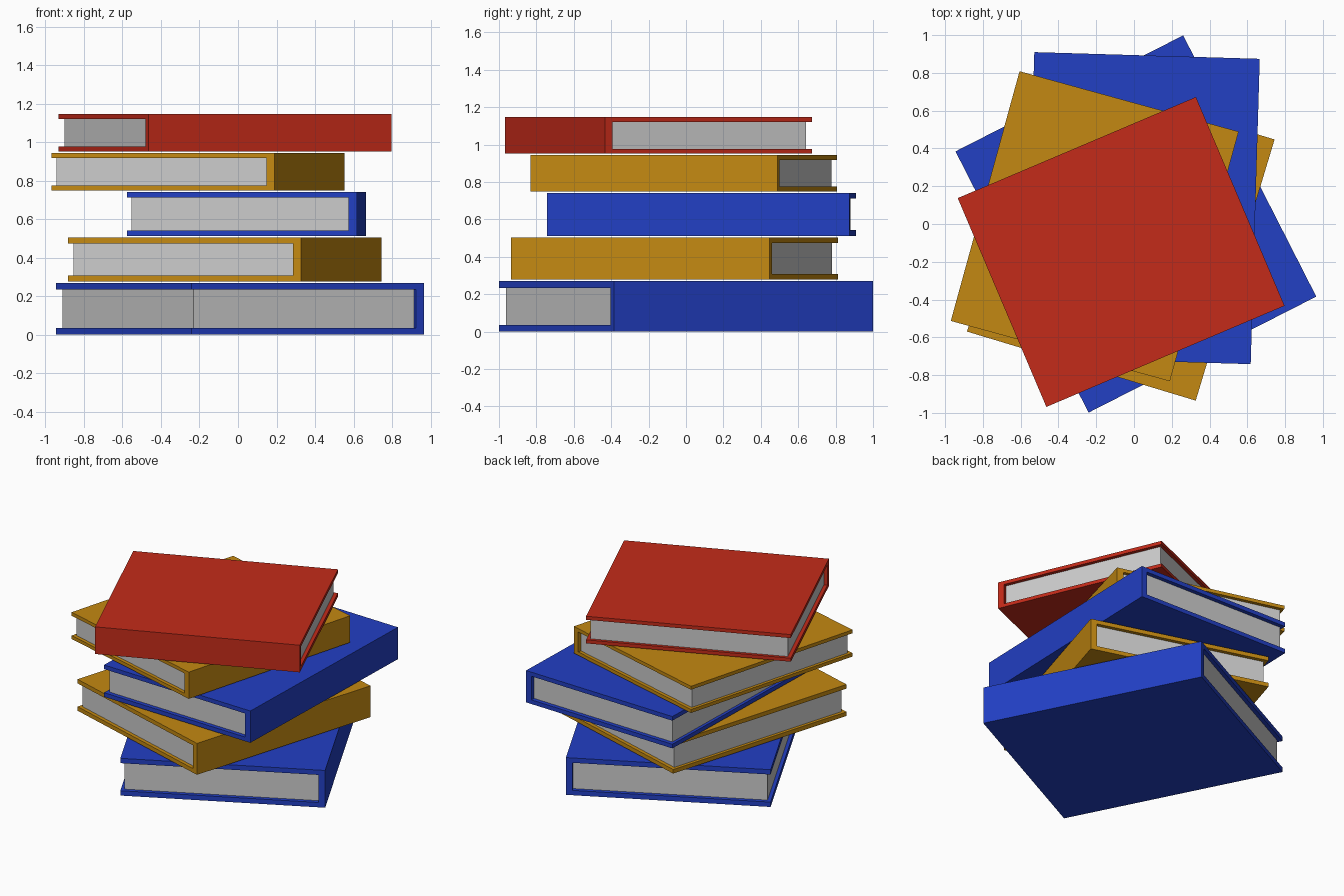
import bpy, bmesh
from math import radians
from mathutils import Matrix

if "Cube" in bpy.data.objects:
    bpy.data.objects.remove(bpy.data.objects["Cube"])

SPINE = 0.044      # spine thickness


def material(name, rgb):
    m = bpy.data.materials.new(name)
    m.diffuse_color = (*rgb, 1)
    m.use_nodes = True
    m.node_tree.nodes["Principled BSDF"].inputs["Base Color"].default_value = m.diffuse_color
    return m


blue = material("blue_cloth", (0.016, 0.05, 0.55))
yellow = material("yellow_cloth", (0.55, 0.25, 0.006))
red = material("red_cloth", (0.55, 0.024, 0.01))


def prism(name, profile, length, matrix, mat=None):
    """Extrude an (x, z) profile along y, centred on y = 0."""
    bm = bmesh.new()
    face = bm.faces.new([bm.verts.new((x, -length / 2, z)) for x, z in profile])
    ext = bmesh.ops.extrude_face_region(bm, geom=[face])["geom"]
    bmesh.ops.translate(bm, vec=(0, length, 0),
                        verts=[v for v in ext if isinstance(v, bmesh.types.BMVert)])
    bmesh.ops.recalc_face_normals(bm, faces=bm.faces)
    me = bpy.data.meshes.new(name)
    bm.to_mesh(me)
    bm.free()
    ob = bpy.data.objects.new(name, me)
    bpy.context.collection.objects.link(ob)
    ob.matrix_world = matrix
    if mat:
        me.materials.append(mat)
    return ob


def book(name, mat, centre, angle, width, length, z0, z1):
    """Book with its spine on local +x and its fore edge on local -x."""
    h, w = z1 - z0, width / 2
    t = 0.13 * h                    # board thickness
    place = Matrix.Translation((*centre, z0)) @ Matrix.Rotation(radians(angle), 4, "Z")
    # C-shaped cover: bottom board, spine, top board
    inner = w - SPINE
    prism(name + "_cover", [(-w, 0), (w, 0), (w, h), (-w, h), (-w, h - t),
                            (inner, h - t), (inner, t), (-w, t)], length, place, mat)
    # Page block set back from the three open edges
    fore = -w + 0.018 * width
    prism(name + "_pages", [(fore, t), (inner, t), (inner, h - t), (fore, h - t)],
          length * 0.964, place)


# Stack from bottom to top
book("bottom_book", blue, (0.01, 0.0), 27.0, 1.353, 1.552, 0.0, 0.269)
book("second_book", yellow, (-0.07, -0.061), -16.8, 1.265, 1.444, 0.277, 0.504)
book("middle_book", blue, (0.045, 0.084), -1.7, 1.194, 1.617, 0.512, 0.742)
book("fourth_book", yellow, (-0.208, -0.012), -15.4, 1.203, 1.371, 0.750, 0.943)
book("top_book", red, (-0.068, -0.148), -67.0, 1.201, 1.370, 0.951, 1.147)
